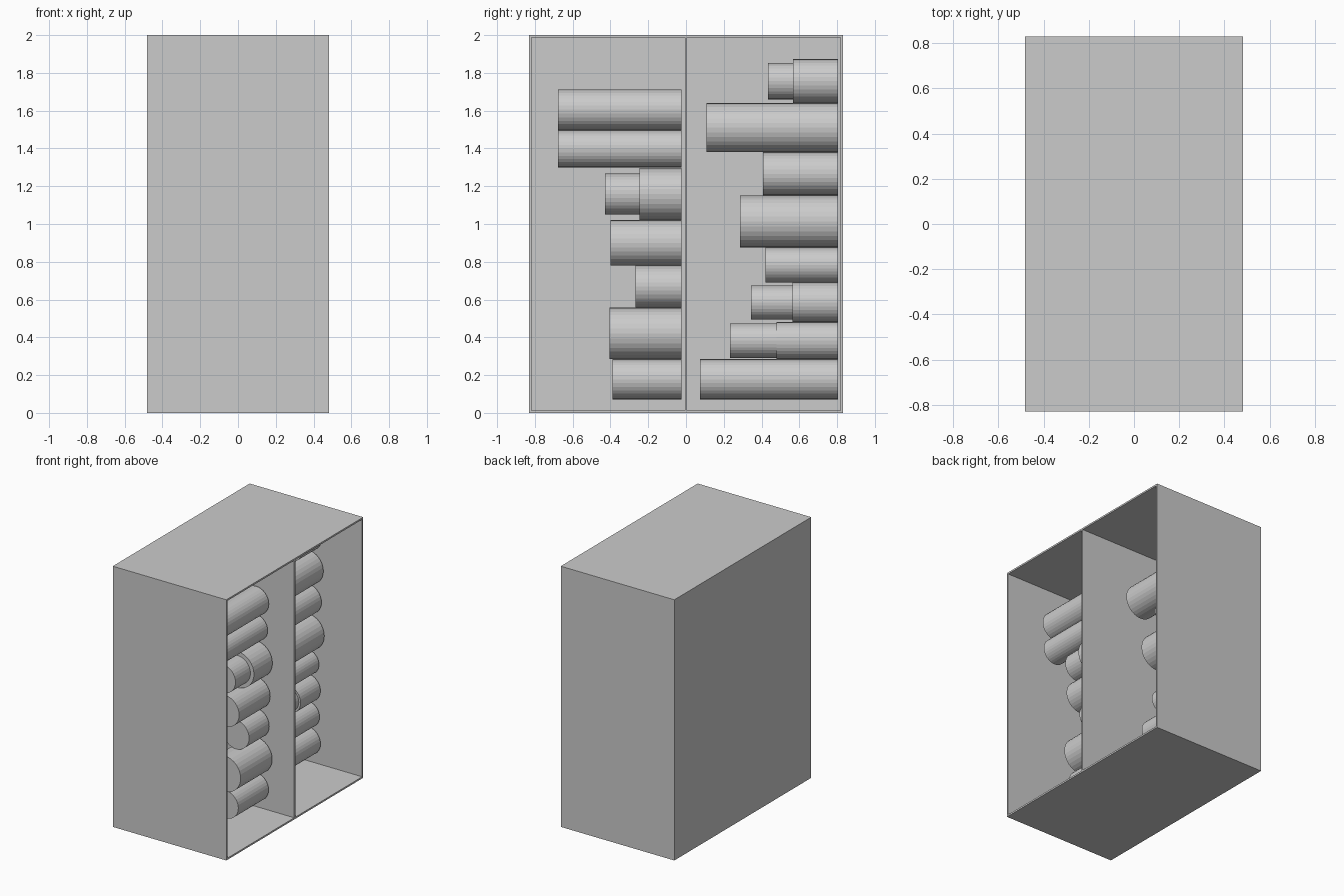
import bpy, math

if "Cube" in bpy.data.objects:
    bpy.data.objects.remove(bpy.data.objects["Cube"], do_unlink=True)

grey = bpy.data.materials.new("light grey")
grey.use_nodes = True
COLOUR = (0.6, 0.6, 0.6, 1)
grey.diffuse_color = COLOUR
grey.node_tree.nodes["Principled BSDF"].inputs["Base Color"].default_value = COLOUR


def panel(name, low, high):
    """Box spanning two opposite corners."""
    centre = [(a + b) / 2 for a, b in zip(low, high)]
    bpy.ops.mesh.primitive_cube_add(size=1, location=centre)
    ob = bpy.context.object
    ob.name = name
    ob.scale = [b - a for a, b in zip(low, high)]
    bpy.ops.object.transform_apply(location=False, rotation=False, scale=True)
    ob.data.materials.append(grey)


def roll(name, x, y_start, y_end, bottom, top):
    """Flat-faceted cylinder lying along y between two heights."""
    bpy.ops.mesh.primitive_cylinder_add(
        vertices=32, radius=(top - bottom) / 2, depth=y_end - y_start,
        location=(x, (y_start + y_end) / 2, (bottom + top) / 2),
        rotation=(math.pi / 2, 0, 0))
    bpy.context.object.name = name
    bpy.context.object.data.materials.append(grey)


# Open cabinet: back, two sides, top, bottom and a middle divider
X, Y, H, T = 0.482, 0.83, 2.0, 0.013
panel("cabinet_back", (-X, -Y, 0), (-X + T, Y, H))
panel("front_side", (-X + T, -Y, 0), (X, -Y + T, H))
panel("rear_side", (-X + T, Y - T, 0), (X, Y, H))
panel("cabinet_bottom", (-X + T, -Y + T, 0), (X, Y - T, T))
panel("cabinet_top", (-X + T, -Y + T, H - T), (X, Y - T, H))
panel("divider", (-X + T, -T / 2, T), (X, T / 2, H - T))

# Rolls: (free end, bottom, top), with an optional narrower tip
front_rolls = [
    [(-0.677, 1.497, 1.713)],
    [(-0.677, 1.30, 1.497)],
    [(-0.247, 1.02, 1.297), (-0.428, 1.05, 1.267)],
    [(-0.40, 0.78, 1.02)],
    [(-0.267, 0.557, 0.78)],
    [(-0.405, 0.284, 0.557)],
    [(-0.39, 0.072, 0.284)],
]
rear_rolls = [
    [(0.567, 1.64, 1.873), (0.434, 1.66, 1.852)],
    [(0.108, 1.38, 1.64)],
    [(0.407, 1.152, 1.38)],
    [(0.286, 0.876, 1.152)],
    [(0.42, 0.69, 0.876)],
    [(0.563, 0.48, 0.69), (0.344, 0.495, 0.675)],
    [(0.48, 0.284, 0.48), (0.233, 0.291, 0.474)],
    [(0.074, 0.072, 0.284)],
]
for label, x, base, rolls in (("front", 0.17, -0.023, front_rolls),
                              ("rear", 0.032, 0.804, rear_rolls)):
    for i, sections in enumerate(rolls, 1):
        end = base
        for part, (tip, low, high) in zip(("roll", "roll_tip"), sections):
            roll(f"{label}_{part}_{i}", x, tip, end, low, high)
            end = tip
